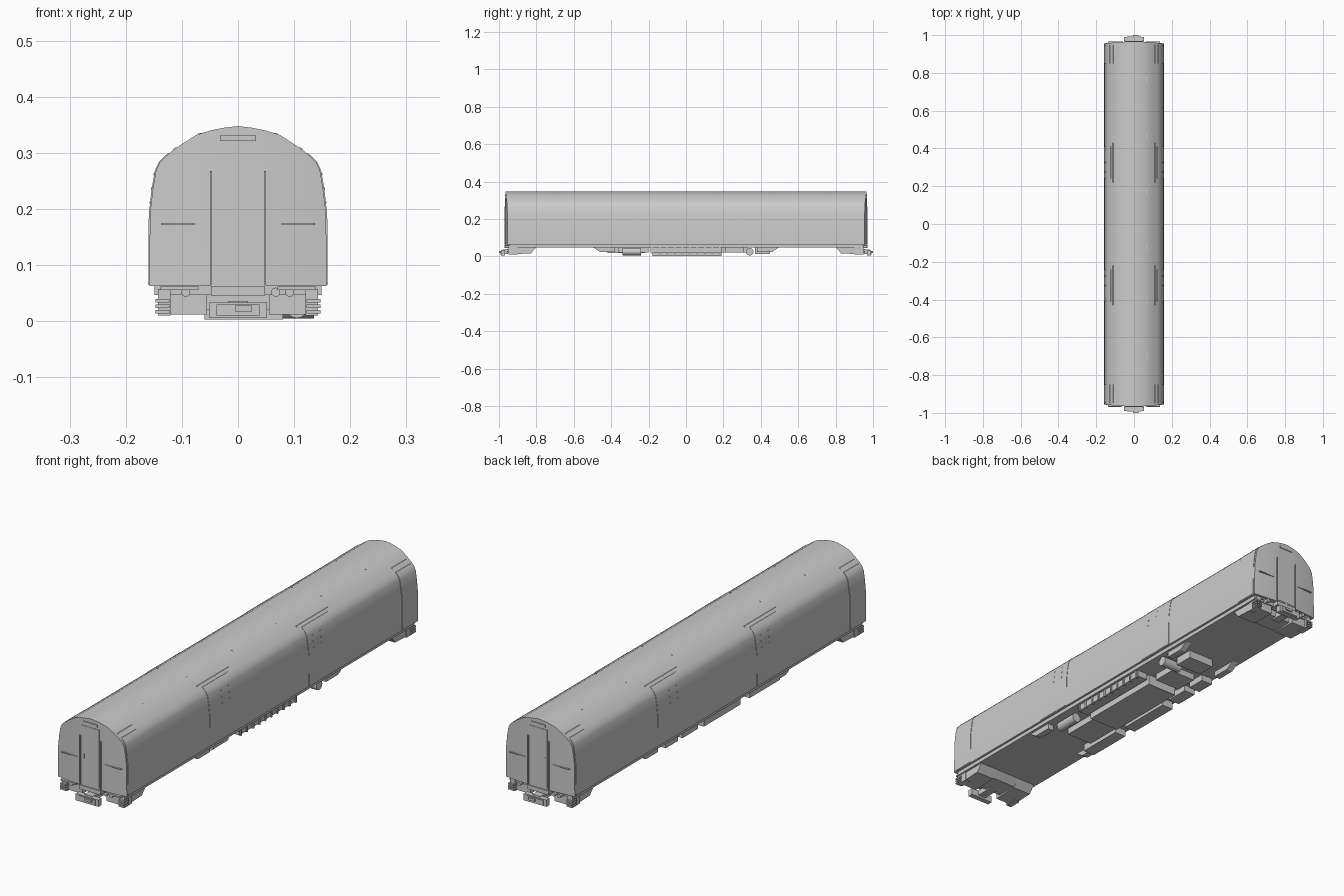
import bpy, bmesh, math
from mathutils import Matrix

cube = bpy.data.objects.get("Cube")
if cube:
    bpy.data.objects.remove(cube, do_unlink=True)

grey = bpy.data.materials.new("plain_grey")
grey.use_nodes = True
grey.diffuse_color = (0.6, 0.6, 0.6, 1)
grey.node_tree.nodes["Principled BSDF"].inputs["Base Color"].default_value = (0.6, 0.6, 0.6, 1)

# Half cross-section of the car body, from sill to ridge
PROFILE = [(0.158, 0.063), (0.157, 0.19), (0.152, 0.235), (0.146, 0.27), (0.139, 0.284),
           (0.125, 0.298), (0.1, 0.316), (0.075, 0.332), (0.05, 0.34), (0.025, 0.345), (0, 0.348)]
SILL = PROFILE[0][1]


def finish(name, bm, smooth=False):
    bmesh.ops.recalc_face_normals(bm, faces=bm.faces)
    mesh = bpy.data.meshes.new(name)
    bm.to_mesh(mesh)
    bm.free()
    mesh.materials.append(grey)
    ob = bpy.data.objects.new(name, mesh)
    bpy.context.collection.objects.link(ob)
    if smooth:
        bpy.ops.object.select_all(action='DESELECT')
        ob.select_set(True)
        bpy.context.view_layer.objects.active = ob
        bpy.ops.object.shade_smooth_by_angle(angle=math.radians(30))
    return ob


def box(name, x0, x1, y0, y1, z0, z1):
    bm = bmesh.new()
    place = Matrix.Translation(((x0 + x1) / 2, (y0 + y1) / 2, (z0 + z1) / 2))
    size = Matrix.Diagonal((abs(x1 - x0), abs(y1 - y0), abs(z1 - z0), 1))
    bmesh.ops.create_cube(bm, size=1, matrix=place @ size)
    return finish(name, bm)


def prism(name, yz, x0, x1):
    """Side outline extruded across the car."""
    bm = bmesh.new()
    a, b = ([bm.verts.new((x, y, z)) for y, z in yz] for x in (x0, x1))
    bm.faces.new(a)
    bm.faces.new(b)
    for i in range(len(yz)):
        j = (i + 1) % len(yz)
        bm.faces.new((a[i], a[j], b[j], b[i]))
    return finish(name, bm)


def cylinder(name, centre, r, length, axis):
    bm = bmesh.new()
    turn = Matrix.Rotation(math.pi / 2, 4, 'Y' if axis == 'X' else 'X')
    bmesh.ops.create_cone(bm, cap_ends=True, segments=20, radius1=r, radius2=r, depth=length,
                          matrix=Matrix.Translation(centre) @ turn)
    return finish(name, bm, True)


def end_y(x):
    return 0.966 - 0.45 * x * x


def skin_x(z):
    for (xa, za), (xb, zb) in zip(PROFILE, PROFILE[1:]):
        if z <= zb:
            return xa + (xb - xa) * (z - za) / (zb - za)
    return 0


def skin_panel(name, side, y0, y1, z0, z1, out=0.002):
    """Thin plate following the curve of the body side."""
    zs = [z0] + [z for x, z in PROFILE if z0 < z < z1] + [z1]
    bm = bmesh.new()
    rows = []
    for z in zs:
        x = skin_x(z)
        rows.append([bm.verts.new((side * (x + d), y, z))
                     for d, y in ((out, y0), (out, y1), (-0.004, y1), (-0.004, y0))])
    for a, b in zip(rows, rows[1:]):
        for i in range(4):
            j = (i + 1) % 4
            bm.faces.new((a[i], a[j], b[j], b[i]))
    bm.faces.new(rows[0])
    bm.faces.new(rows[-1])
    return finish(name, bm, True)


# Car body: arched shell with gently bowed ends
bm = bmesh.new()
arch = PROFILE + [(-x, z) for x, z in reversed(PROFILE[:-1])]
rings = []
for e in (-1, 1):
    top = [bm.verts.new((x, e * end_y(x), z)) for x, z in arch]
    low = [top[0]] + [bm.verts.new((x, e * end_y(x), SILL)) for x, z in arch[1:-1]] + [top[-1]]
    rings.append((top, low))
    for i in range(len(arch) - 1):
        quad = dict.fromkeys((top[i], top[i + 1], low[i + 1], low[i]))
        bm.faces.new(list(quad))
(t0, l0), (t1, l1) = rings
for i in range(len(arch) - 1):
    bm.faces.new((t0[i], t0[i + 1], t1[i + 1], t1[i]))
    bm.faces.new((l0[i], l0[i + 1], l1[i + 1], l1[i]))
finish("car_body", bm, True)

# Floor frame under the shell
box("floor_frame", -0.149, 0.149, -0.945, 0.945, 0.047, 0.066)

# Side doors, corner doors, rain rails and rivets
for s in (-1, 1):
    for e in (-1, 1):
        a, b = sorted((e * 0.24, e * 0.41))
        skin_panel("side_door", s, a, b, 0.066, 0.3, 0.0015)
        skin_panel("door_rain_rail", s, a - 0.02, b + 0.02, 0.306, 0.309, 0.003)
        a, b = sorted((e * 0.85, e * 0.948))
        skin_panel("corner_door", s, a, b, 0.066, 0.296)
        skin_panel("corner_rain_rail", s, a, b, 0.307, 0.31, 0.003)
        for y in (0.275, 0.325):
            for z in (0.21, 0.235, 0.26):
                skin_panel("rivet", s, e * y - 0.002, e * y + 0.002, z, z + 0.004, 0.003)
    for y in (-0.7, -0.41, -0.12, 0.17, 0.47, 0.76):
        skin_panel("roof_vent", s, y - 0.02, y + 0.02, 0.334, 0.336, 0.004)

# Fittings on both ends, e = -1 is the front
for e in (-1, 1):
    def end_box(name, x0, x1, y0, y1, z0, z1):
        return box(name, x0, x1, e * y0, e * y1, z0, z1)

    end_box("destination_sign", -0.032, 0.032, 0.955, 0.969, 0.321, 0.331)
    end_box("end_door", -0.04, 0.04, 0.955, 0.9675, 0.07, 0.312)
    end_box("door_handle", -0.031, -0.027, 0.96, 0.97, 0.178, 0.196)
    for s in (-1, 1):
        end_box("door_grab_post", s * 0.046, s * 0.05, 0.955, 0.971, 0.066, 0.268)
        end_box("end_handrail", s * 0.062, s * 0.137, 0.95, 0.966, 0.172, 0.175)
        # Ribbed buffer blocks at the corners
        end_box("buffer_block", s * 0.12, s * 0.143, 0.9, 0.95, 0.01, 0.058)
        for z in (0.014, 0.024, 0.034):
            end_box("buffer_rib", s * 0.122, s * 0.147, 0.925, 0.958, z, z + 0.006)
        # Sloped end skirt
        prism("end_skirt", [(e * 0.8, 0.05), (e * 0.83, 0.016), (e * 0.94, 0.012), (e * 0.94, 0.05)],
              s * 0.055, s * 0.14)
        end_box("step_plate", s * 0.07, s * 0.138, 0.94, 0.968 if e < 0 else 0.95, 0.056, 0.062)
    prism("end_bolster", [(e * 0.8, 0.05), (e * 0.83, 0.02), (e * 0.92, 0.02), (e * 0.92, 0.05)],
          -0.056, 0.056)
    # Coupler
    end_box("coupler_plate", -0.048, 0.048, 0.93, 0.97, 0.046, 0.063)
    end_box("coupler_arm", -0.018, 0.018, 0.9, 0.98, 0.014, 0.036)
    end_box("coupler_head", -0.052, 0.052, 0.968, 0.99, 0.006, 0.034)
    end_box("coupler_face", -0.038, 0.038, 0.985, 0.993, 0.01, 0.03)
    end_box("coupler_pin", -0.005, 0.025, 0.98, 1.0, 0.018, 0.028)
    for x in (-0.093, 0.067, 0.092):
        cylinder("end_hose_socket", (-e * x, e * 0.95, 0.052), 0.008, 0.03, 'Y')

# Underfloor equipment
box("main_equipment_box", -0.06, 0.08, -0.18, 0.19, 0.003, 0.05)
box("ribbed_resistor_box", 0.09, 0.138, -0.19, 0.19, 0.02, 0.05)
for i in range(10):
    y = -0.18 + i * 0.04
    box("resistor_rib", 0.13, 0.142, y - 0.004, y + 0.004, 0.016, 0.05)
for y0, y1, z in ((-0.42, -0.22, 0.018), (-0.16, 0.08, 0.014), (0.12, 0.22, 0.02), (0.25, 0.33, 0.02)):
    box("left_rail_equipment", -0.138, -0.085, y0, y1, z, 0.05)
box("control_box", -0.06, 0.06, 0.21, 0.31, 0.02, 0.05)
box("compressor_box", -0.04, 0.08, 0.37, 0.45, 0.014, 0.05)
box("battery_box", -0.07, 0.05, -0.36, -0.2, 0.02, 0.05)
cylinder("air_tank", (0.105, -0.29, 0.026), 0.02, 0.1, 'Y')
cylinder("cross_tank", (0.09, 0.34, 0.025), 0.02, 0.09, 'X')
for s in (-1, 1):
    for e in (-1, 1):
        prism("angled_bracket", [(e * 0.38, 0.05), (e * 0.38, 0.024), (e * 0.46, 0.024), (e * 0.5, 0.05)],
              s * 0.11, s * 0.138)
